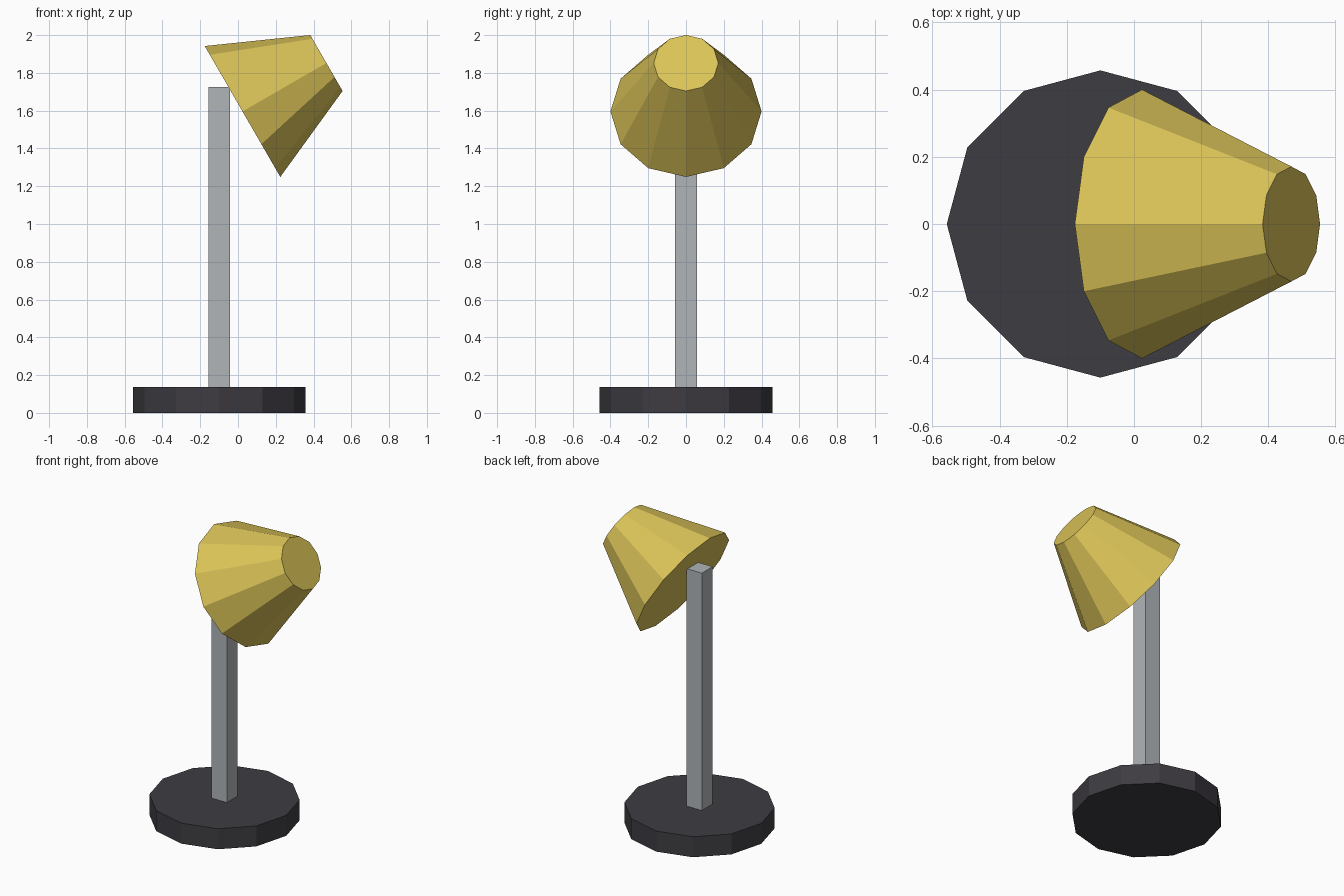
import bpy, math

if "Cube" in bpy.data.objects:
    bpy.data.objects.remove(bpy.data.objects["Cube"])


def material(name, rgb):
    m = bpy.data.materials.new(name)
    m.diffuse_color = (*rgb, 1)
    m.use_nodes = True
    m.node_tree.nodes["Principled BSDF"].inputs["Base Color"].default_value = m.diffuse_color
    return m


dark = material("charcoal", (0.048, 0.045, 0.054))
grey = material("steel grey", (0.434, 0.462, 0.479))
yellow = material("mustard yellow", (0.716, 0.552, 0.098))


def frustum(name, r1, r2, depth, loc, mat, tilt=0.0):
    """Twelve-sided capped cone, tilted around y, with corners on the axes."""
    bpy.ops.mesh.primitive_cone_add(vertices=12, radius1=r1, radius2=r2, depth=depth,
                                    location=loc, rotation=(0, tilt, 0))
    ob = bpy.context.object
    ob.name = name
    ob.data.materials.append(mat)
    return ob


# Round foot
frustum("base", 0.457, 0.457, 0.137, (-0.1, 0, 0.0685), dark)

# Square upright
bpy.ops.mesh.primitive_cube_add(size=1, location=(-0.1, 0, 0.931))
post = bpy.context.object
post.name = "post"
post.scale = (0.114, 0.114, 1.588)
post.data.materials.append(grey)

# Lamp shade, narrow end pointing 30 degrees above +x
frustum("shade", 0.4, 0.171, 0.513, (0.246, 0, 1.724), yellow, math.radians(60))
